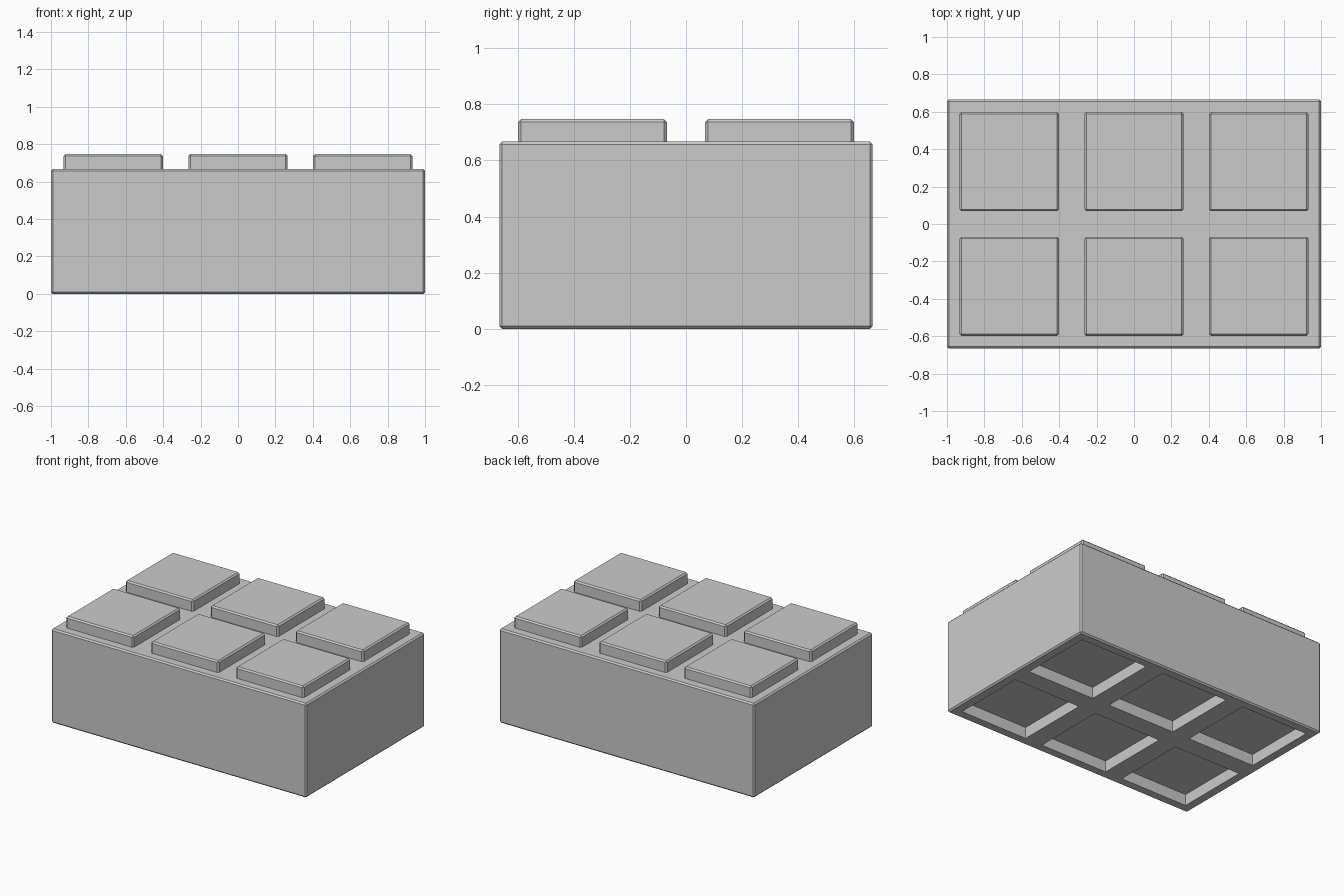
import bpy

if "Cube" in bpy.data.objects:
    bpy.data.objects.remove(bpy.data.objects["Cube"])

def box(name, size, loc, bevel=0.0):
    bpy.ops.mesh.primitive_cube_add(size=1, location=loc)
    ob = bpy.context.object
    ob.name = name
    ob.scale = size
    bpy.ops.object.transform_apply(location=False, rotation=False, scale=True)
    if bevel:
        m = ob.modifiers.new("edge_bevel", 'BEVEL')
        m.width = bevel
        m.segments = 1
    return ob

UNIT = 2 / 3       # spacing of the stud grid
HEIGHT = 0.667
STUD = 0.53
RISE = 0.08        # stud height and pocket depth
SINK = 0.03        # overlap of studs with the body

# block body
body = box("block_body", (2, 1.33, HEIGHT), (0, 0, HEIGHT / 2), 0.01)

for i in range(3):
    for j in range(2):
        x, y = (i - 1) * UNIT, (j - 0.5) * UNIT
        # raised square stud
        box(f"stud_{i}_{j}", (STUD, STUD, RISE + SINK),
            (x, y, HEIGHT + (RISE - SINK) / 2), 0.01)
        # matching square pocket in the underside
        cutter = box(f"pocket_cutter_{i}_{j}", (STUD, STUD, 2 * RISE), (x, y, 0))
        cut = body.modifiers.new("pocket", 'BOOLEAN')
        cut.operation = 'DIFFERENCE'
        cut.solver = 'EXACT'
        cut.object = cutter
        cutter.hide_render = True
        cutter.display_type = 'WIRE'
